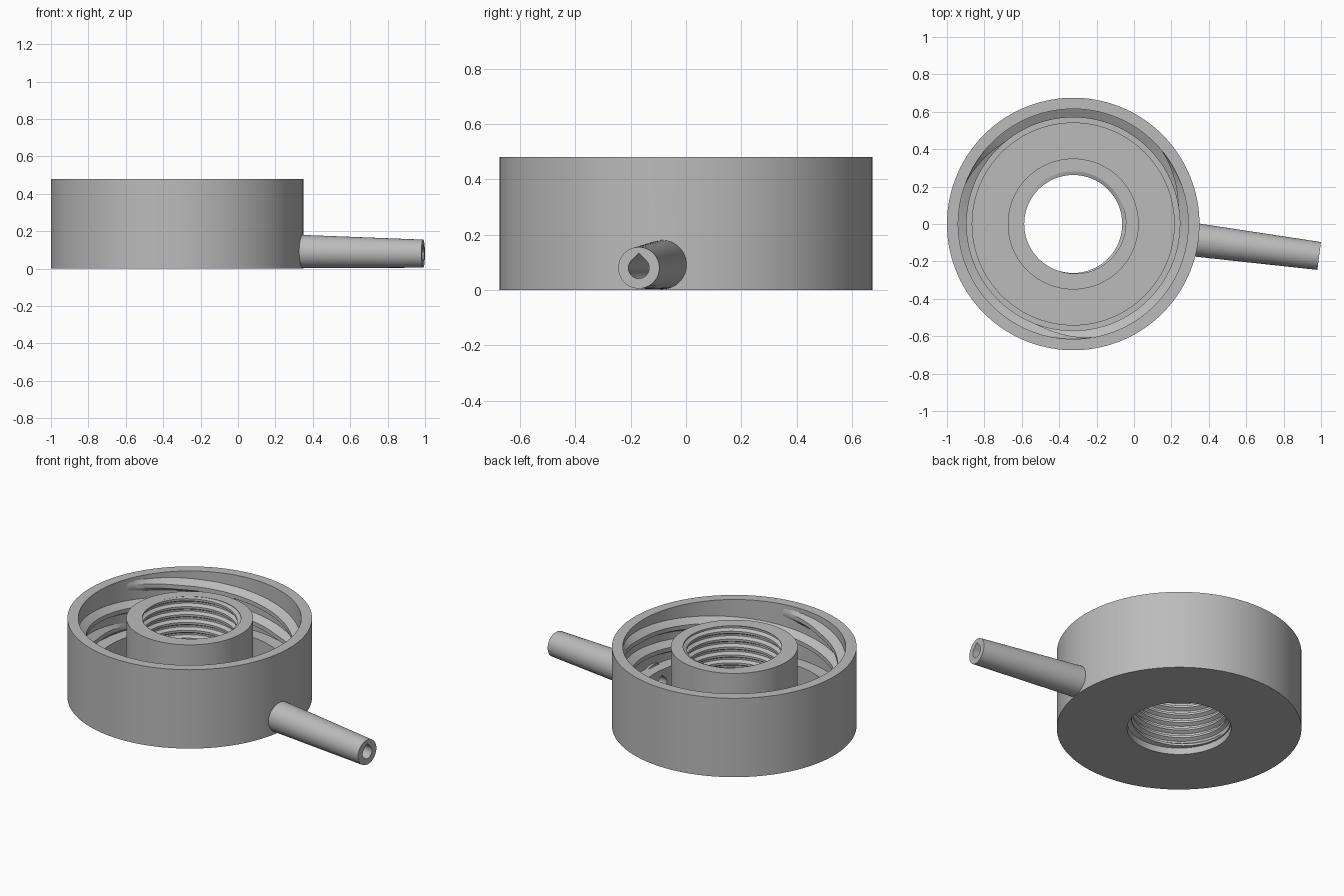
import bpy, bmesh, math
from mathutils import Matrix

if "Cube" in bpy.data.objects:
    bpy.data.objects.remove(bpy.data.objects["Cube"], do_unlink=True)

CENTRE = (-0.325, 0, 0)
HEIGHT = 0.48
PIPE_TURN = math.radians(-7.4)

grey = bpy.data.materials.new("plain grey")
grey.use_nodes = True
grey.diffuse_color = (0.5, 0.5, 0.5, 1)
grey.node_tree.nodes["Principled BSDF"].inputs["Base Color"].default_value = (0.5, 0.5, 0.5, 1)


def loft(name, rings, loop=False):
    """Skin a row of closed cross-sections; cap the ends unless looped."""
    bm = bmesh.new()
    rows = [[bm.verts.new(p) for p in ring] for ring in rings]
    n = len(rows[0])
    pairs = list(zip(rows, rows[1:]))
    if loop:
        pairs.append((rows[-1], rows[0]))
    else:
        bm.faces.new(rows[0])
        bm.faces.new(rows[-1])
    for a, b in pairs:
        for i in range(n):
            j = (i + 1) % n
            bm.faces.new((a[i], a[j], b[j], b[i]))
    bmesh.ops.recalc_face_normals(bm, faces=bm.faces)
    mesh = bpy.data.meshes.new(name)
    bm.to_mesh(mesh)
    bm.free()
    mesh.materials.append(grey)
    obj = bpy.data.objects.new(name, mesh)
    obj.location = CENTRE
    bpy.context.collection.objects.link(obj)
    return obj


def lathe(name, profile, steps=144):
    angles = [2 * math.pi * k / steps for k in range(steps)]
    return loft(name, [[(r * math.cos(a), r * math.sin(a), z) for r, z in profile]
                       for a in angles], loop=True)


def thread(name, root, crest, half, lead, z_top, z_low, start, taper, low, high):
    """Ridge winding down the inside of a bore, fading in at both ends."""
    turns = (z_top - z_low) / lead
    steps = int(turns * 96)
    rings = []
    for k in range(steps + 1):
        t = k / steps
        a = start - t * turns * 2 * math.pi
        z = z_top - t * (z_top - z_low)
        grow = min(1, t * turns / taper, (1 - t) * turns / taper)
        r_in = root - (root - crest) * max(grow, 0.05)
        section = [(root + 0.006, half), (r_in, half * 0.3),
                   (r_in, -half * 0.3), (root + 0.006, -half)]
        rings.append([(r * math.cos(a), r * math.sin(a), min(high, max(low, z + dz)))
                      for r, dz in section])
    return loft(name, rings)


def combine(target, tool, operation):
    mod = target.modifiers.new(operation, 'BOOLEAN')
    mod.operation = operation
    mod.solver = 'EXACT'
    mod.object = tool
    bpy.context.view_layer.objects.active = target
    bpy.ops.object.modifier_apply(modifier=mod.name)
    bpy.data.objects.remove(tool, do_unlink=True)


def smooth(obj):
    bpy.ops.object.select_all(action='DESELECT')
    obj.select_set(True)
    bpy.context.view_layer.objects.active = obj
    bpy.ops.object.shade_smooth_by_angle(angle=math.radians(25))


# Cap body: outer wall, threaded recess, shelf, lower chamber, hub and through bore
body = lathe("cap_body", [
    (0.287, 0), (0.675, 0), (0.675, HEIGHT), (0.615, HEIGHT),
    (0.615, 0.17), (0.54, 0.17), (0.54, 0.045), (0.35, 0.045),
    (0.35, HEIGHT), (0.282, HEIGHT), (0.282, 0.045), (0.287, 0.04)])

# Tapered side pipe, running radially out of the wall
def across(distance, z, outline):
    turn = Matrix.Rotation(PIPE_TURN, 3, 'Z')
    return [turn @ Matrix.Identity(3).col[0] * distance
            + turn @ Matrix.Identity(3).col[1] * y
            + Matrix.Identity(3).col[2] * (z + h) for y, h in outline]


def circle(radius, first=0, last=360, steps=48):
    return [(radius * math.cos(math.radians(first + (last - first) * k / steps)),
             radius * math.sin(math.radians(first + (last - first) * k / steps)))
            for k in range(steps)]


pipe = loft("side_pipe", [across(0.6, 0.0925, circle(0.0905)),
                          across(1.326, 0.08, circle(0.075))])
combine(body, pipe, 'UNION')

# Teardrop channel through pipe and wall
drop = circle(0.038, 135, 408) + [(0, 0.054)]
channel = loft("channel_cutter", [across(0.45, 0.085, drop), across(1.4, 0.079, drop)])
channel.hide_render = True
combine(body, channel, 'DIFFERENCE')
smooth(body)

# Three coarse threads on the outer wall
for i in range(3):
    smooth(thread(f"wall_thread_{i + 1}", 0.615, 0.57, 0.042, 0.36, 0.43, 0.19,
                  math.radians(159 + 120 * i), 0.08, 0.168, HEIGHT - 0.01))

# Fine thread in the hub bore
smooth(thread("hub_thread", 0.282, 0.262, 0.022, 0.048, HEIGHT + 0.02, 0.04,
              0, 0.3, 0.04, HEIGHT))
